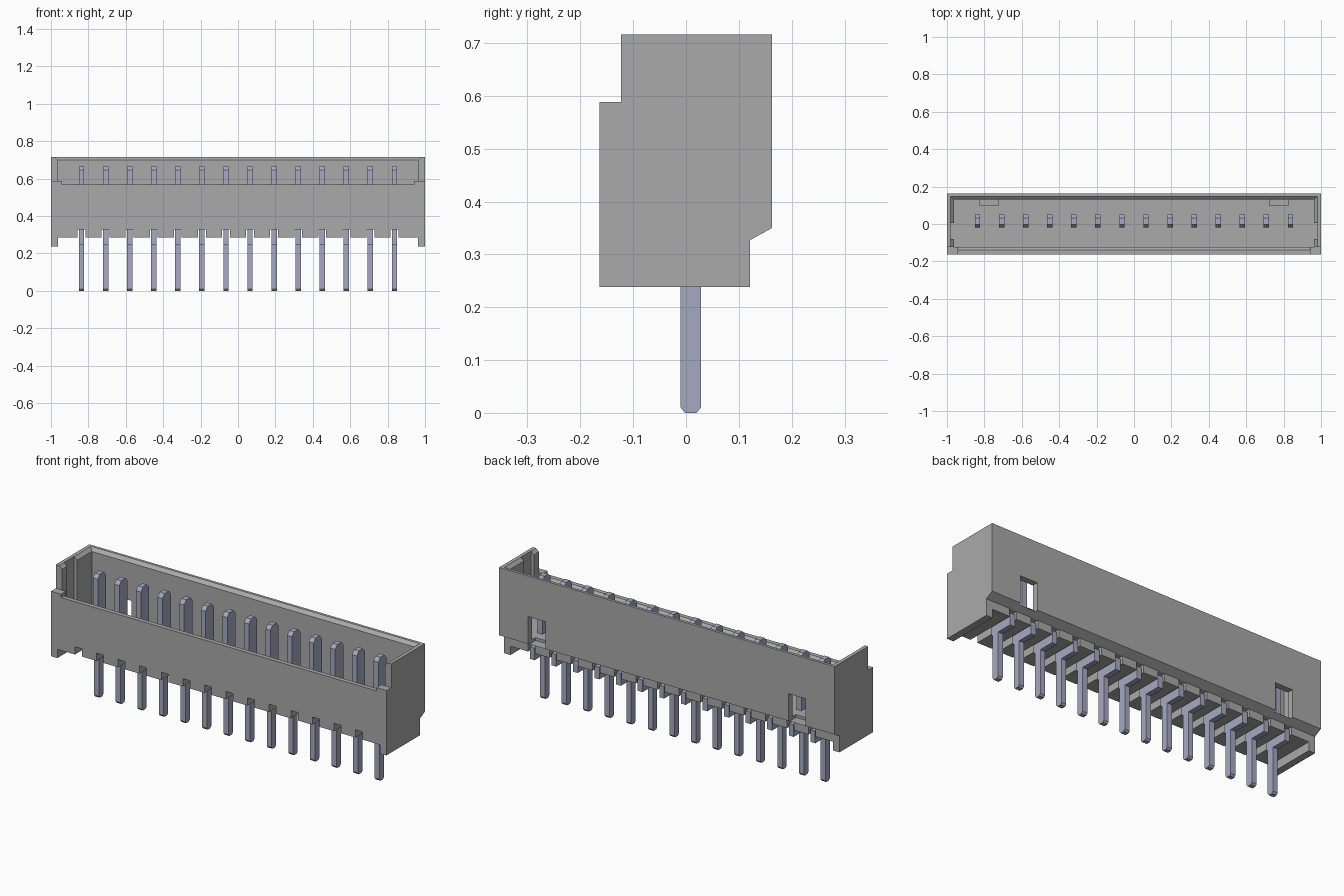
import bpy
import bmesh

if "Cube" in bpy.data.objects:
    bpy.data.objects.remove(bpy.data.objects["Cube"], do_unlink=True)

PINS = 14
PITCH = 0.1287
pin_xs = [(i - (PINS - 1) / 2) * PITCH for i in range(PINS)]


def make_material(name, color):
    mat = bpy.data.materials.new(name)
    mat.use_nodes = True
    mat.diffuse_color = color
    mat.node_tree.nodes["Principled BSDF"].inputs["Base Color"].default_value = color
    return mat


grey = make_material("grey plastic", (0.40, 0.40, 0.40, 1))
steel = make_material("bluish steel", (0.38, 0.40, 0.53, 1))


def finish(name, bm, mat):
    bmesh.ops.recalc_face_normals(bm, faces=bm.faces)
    mesh = bpy.data.meshes.new(name)
    bm.to_mesh(mesh)
    bm.free()
    mesh.materials.append(mat)
    obj = bpy.data.objects.new(name, mesh)
    bpy.context.collection.objects.link(obj)
    return obj


def extrude_profile(name, points, x0, x1, mat):
    """Extrude a closed (y, z) outline along x."""
    bm = bmesh.new()
    face = bm.faces.new([bm.verts.new((x0, y, z)) for y, z in points])
    new = bmesh.ops.extrude_face_region(bm, geom=[face])["geom"]
    verts = [v for v in new if isinstance(v, bmesh.types.BMVert)]
    bmesh.ops.translate(bm, verts=verts, vec=(x1 - x0, 0, 0))
    return finish(name, bm, mat)


def cut_box(x0, x1, y0, y1, z0, z1):
    return extrude_profile("cutter", [(y0, z0), (y1, z0), (y1, z1), (y0, z1)], x0, x1, grey)


def cut(target, cutter):
    """Subtract a cutter, bake the result and remove the cutter."""
    cutter.hide_render = True
    mod = target.modifiers.new("cut", "BOOLEAN")
    mod.operation = "DIFFERENCE"
    mod.solver = "EXACT"
    mod.object = cutter
    bpy.context.view_layer.update()
    graph = bpy.context.evaluated_depsgraph_get()
    mesh = bpy.data.meshes.new_from_object(target.evaluated_get(graph))
    target.modifiers.clear()
    target.data = mesh
    bpy.data.objects.remove(cutter, do_unlink=True)


# Shroud: stepped side outline extruded over the whole length
housing = extrude_profile(
    "housing",
    [(-0.164, 0.238), (0.121, 0.238), (0.121, 0.327), (0.163, 0.35),
     (0.163, 0.716), (-0.123, 0.716), (-0.123, 0.588), (-0.164, 0.588)],
    -1, 1, grey)

# Open cavity and the grooves in its end walls
cut(housing, cut_box(-0.963, 0.963, -0.123, 0.13, 0.36, 0.8))
cut(housing, cut_box(-0.981, 0.981, -0.08, 0.005, 0.36, 0.8))

# Bevelled rim of the cavity
bm = bmesh.new()
rings = []
for x, back, z in ((0.963, 0.13, 0.70), (0.997, 0.166, 0.732)):
    rings.append([bm.verts.new(p) for p in
                  ((-x, -0.2, z), (x, -0.2, z), (x, back, z), (-x, back, z))])
bm.faces.new(rings[0])
bm.faces.new(rings[1])
for i in range(4):
    j = (i + 1) % 4
    bm.faces.new((rings[0][i], rings[0][j], rings[1][j], rings[1][i]))
cut(housing, finish("cutter", bm, grey))

# Lowered, bevelled top edge of the front wall
cut(housing, extrude_profile(
    "cutter", [(-0.3, 0.57), (-0.14, 0.57), (-0.10, 0.53), (-0.10, 0.8), (-0.3, 0.8)],
    -0.94, 0.94, grey))

# Raised underside between the end feet, with a channel at each pin
cut(housing, cut_box(-0.962, 0.962, -0.3, 0.3, 0.1, 0.285))
for x in pin_xs:
    cut(housing, cut_box(x - 0.021, x + 0.021, -0.3, 0.3, 0.1, 0.327))

# Two windows through the back wall
for side in (-1, 1):
    mid = side * 0.776
    cut(housing, cut_box(mid - 0.051, mid + 0.051, 0.1, 0.3, 0.345, 0.497))

# Pins: wide blade above, cross bar under the floor, narrow leg below
pin_outline = [
    (-0.002, 0), (0.02, 0), (0.028, 0.01), (0.028, 0.245), (0.115, 0.245),
    (0.115, 0.31), (0.05, 0.31), (0.05, 0.645), (0.032, 0.665), (-0.003, 0.665),
    (-0.02, 0.645), (-0.02, 0.245), (-0.01, 0.245), (-0.01, 0.01)]
for i, x in enumerate(pin_xs):
    extrude_profile(f"pin_{i + 1}", pin_outline, x - 0.0145, x + 0.0145, steel)
